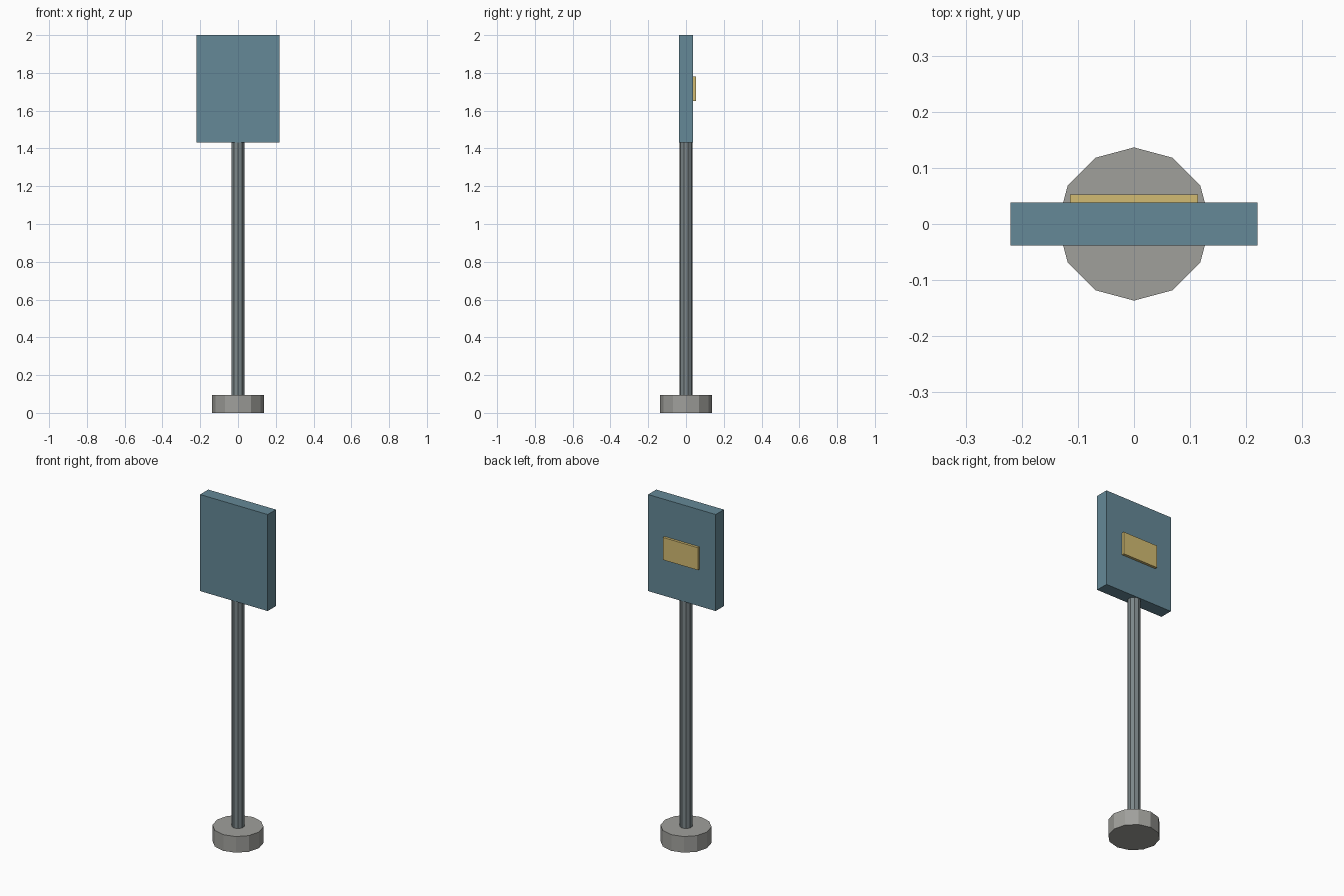
import bpy

if "Cube" in bpy.data.objects:
    bpy.data.objects.remove(bpy.data.objects["Cube"])


def paint(obj, name, colour):
    obj.name = name
    mat = bpy.data.materials.new(name + "_colour")
    mat.diffuse_color = (*colour, 1)
    mat.use_nodes = True
    mat.node_tree.nodes["Principled BSDF"].inputs["Base Color"].default_value = mat.diffuse_color
    obj.data.materials.append(mat)


def box(name, x, y, z, colour):
    """Box from (min, max) pairs on each axis."""
    spans = (x, y, z)
    bpy.ops.mesh.primitive_cube_add(size=1, location=[(a + b) / 2 for a, b in spans])
    obj = bpy.context.object
    obj.scale = [b - a for a, b in spans]
    bpy.ops.object.transform_apply(location=False, rotation=False, scale=True)
    paint(obj, name, colour)


def post(name, sides, radius, z0, z1, colour):
    """Upright flat-sided cylinder between two heights."""
    bpy.ops.mesh.primitive_cylinder_add(vertices=sides, radius=radius, depth=z1 - z0,
                                        location=(0, 0, (z0 + z1) / 2))
    paint(bpy.context.object, name, colour)


# Twelve-sided foot and slim pole, its top set just inside the panel
post("base", 12, 0.1365, 0, 0.095, (0.35, 0.35, 0.33))
post("pole", 10, 0.035, 0.09, 1.45, (0.2, 0.24, 0.25))

# Sign panel with a small plate on its back
box("sign_panel", (-0.22, 0.22), (-0.038, 0.038), (1.432, 2.0), (0.13, 0.25, 0.31))
box("back_plate", (-0.114, 0.114), (0.036, 0.053), (1.65, 1.782), (0.65, 0.5, 0.17))
